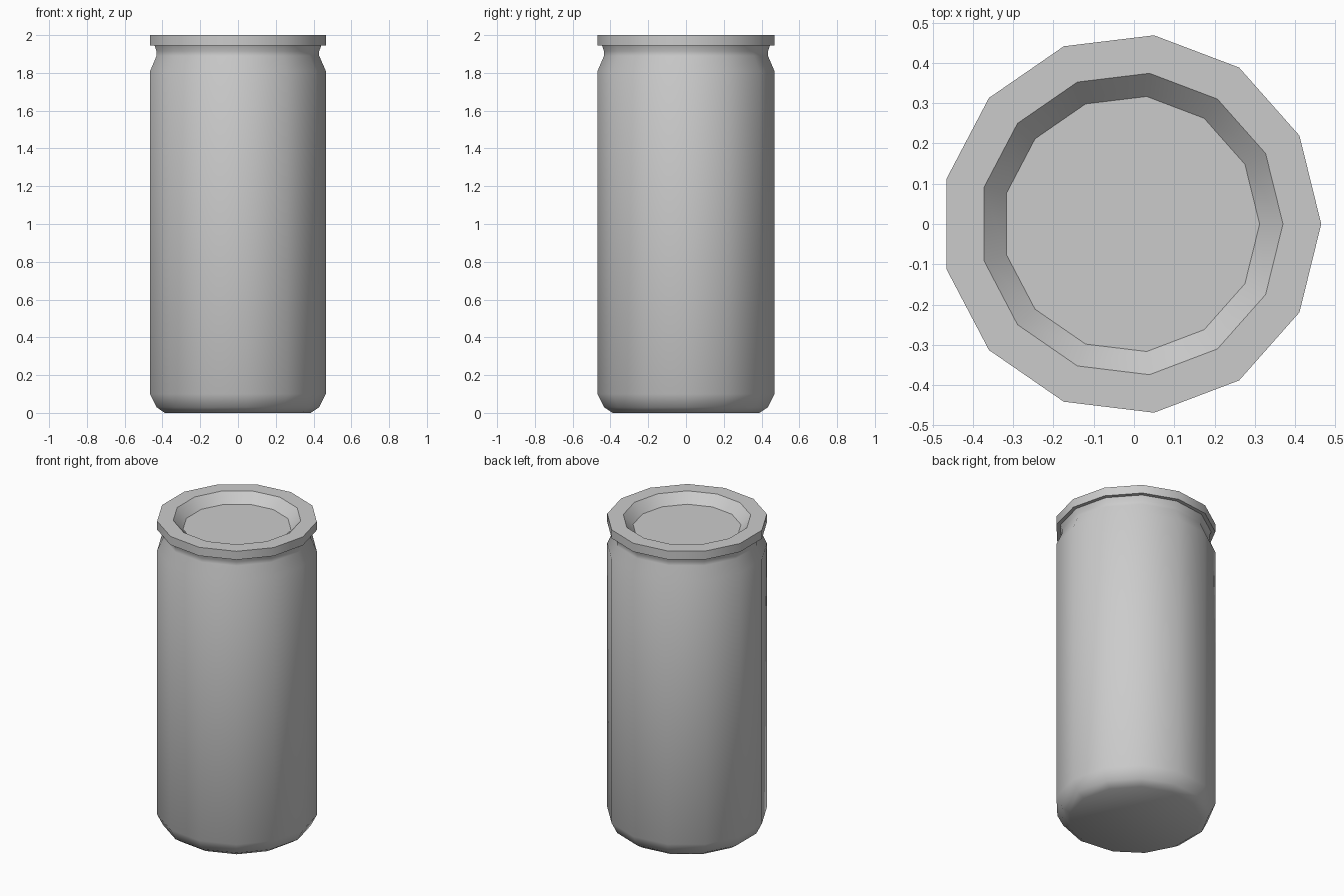
import bpy, bmesh, math

if "Cube" in bpy.data.objects:
    bpy.data.objects.remove(bpy.data.objects["Cube"])

SIDES = 13
CENTRE_X = -0.007  # odd-sided ring, shifted so its bounds are centred


def lathe(name, profile):
    """Revolve (radius, z) points, capping both ends with flat polygons."""
    bm = bmesh.new()
    rings = []
    for r, z in profile:
        ring = []
        for i in range(SIDES):
            a = 2 * math.pi * i / SIDES
            ring.append(bm.verts.new((CENTRE_X + r * math.cos(a), r * math.sin(a), z)))
        rings.append(ring)
    for low, high in zip(rings, rings[1:]):
        for i in range(SIDES):
            j = (i + 1) % SIDES
            bm.faces.new((low[i], low[j], high[j], high[i]))
    bm.faces.new(rings[0][::-1])
    bm.faces.new(rings[-1])
    bm.normal_update()
    mesh = bpy.data.meshes.new(name)
    bm.to_mesh(mesh)
    bm.free()
    obj = bpy.data.objects.new(name, mesh)
    bpy.context.collection.objects.link(obj)
    bpy.ops.object.select_all(action='DESELECT')
    obj.select_set(True)
    bpy.context.view_layer.objects.active = obj
    bpy.ops.object.shade_smooth_by_angle(angle=math.radians(35))
    return obj


# Can: rounded base, straight wall, pinched neck, rim and recessed lid
lathe("drink_can", [
    (0.392, 0.0), (0.437, 0.03), (0.472, 0.10),
    (0.472, 1.81), (0.437, 1.89), (0.437, 1.915), (0.448, 1.945),
    (0.472, 1.945), (0.472, 2.0),
    (0.377, 2.0), (0.319, 1.94),
])
